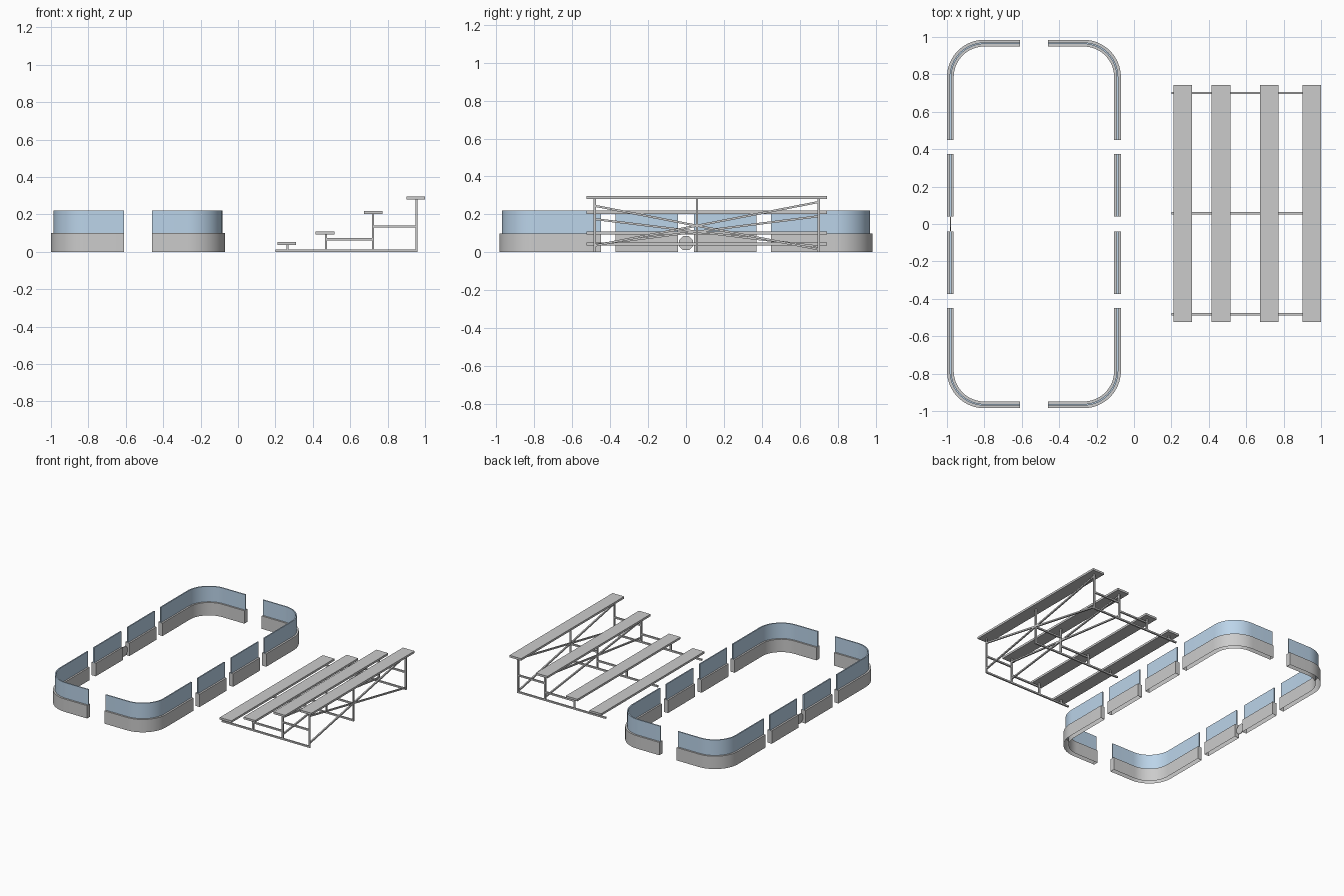
import bpy, bmesh
from math import sin, cos, pi
from mathutils import Vector

if "Cube" in bpy.data.objects:
    bpy.data.objects.remove(bpy.data.objects["Cube"])

CX, HX, HY, R = -0.535, 0.465, 0.985, 0.2   # rink centre, half sizes, corner radius

glass = bpy.data.materials.new("pale_blue")
glass.diffuse_color = (0.50, 0.66, 0.82, 1)
glass.use_nodes = True
glass.node_tree.nodes["Principled BSDF"].inputs["Base Color"].default_value = glass.diffuse_color


def finish(bm, name, mat=None, smooth=False):
    bmesh.ops.recalc_face_normals(bm, faces=bm.faces)
    me = bpy.data.meshes.new(name)
    bm.to_mesh(me)
    bm.free()
    ob = bpy.data.objects.new(name, me)
    bpy.context.collection.objects.link(ob)
    if mat:
        me.materials.append(mat)
    if smooth:
        bpy.ops.object.select_all(action='DESELECT')
        ob.select_set(True)
        bpy.context.view_layer.objects.active = ob
        bpy.ops.object.shade_smooth_by_angle()
    return ob


def sweep(name, path, sx, sy, d0, d1, z0, z1, mat=None, open_bottom=False):
    """Sweep a rectangle along path of (point, inward normal), mirrored by sx, sy."""
    bm = bmesh.new()
    rings = []
    for p, n in path:
        ring = []
        for d, z in ((d0, z0), (d0, z1), (d1, z1), (d1, z0)):
            q = p + n * d
            ring.append(bm.verts.new((CX + sx * q.x, sy * q.y, z)))
        rings.append(ring)
    for a, b in zip(rings, rings[1:]):
        for i in range(4):
            j = (i + 1) % 4
            bm.faces.new((a[i], a[j], b[j], b[i]))
    bm.faces.new(rings[0])
    bm.faces.new(rings[-1])
    bmesh.ops.recalc_face_normals(bm, faces=bm.faces)
    if open_bottom:
        low = [f for f in bm.faces if all(v.co.z < z0 + 1e-5 for v in f.verts)]
        bmesh.ops.delete(bm, geom=low, context='FACES_ONLY')
    finish(bm, name, mat, len(path) > 2)


# board paths in the +x +y quarter: rounded corner and straight side
corner = [(Vector((0.075, HY)), Vector((0, -1)))]
for i in range(17):
    a = pi / 2 * (1 - i / 16)
    r = Vector((cos(a), sin(a)))
    corner.append((Vector((HX - R, HY - R)) + r * R, -r))
corner.append((Vector((HX, 0.448)), Vector((-1, 0))))
side = [(Vector((HX, y)), Vector((-1, 0))) for y in (0.373, 0.041)]

# rink boards with glass on top
for sx in (-1, 1):
    for sy in (-1, 1):
        for label, path in (("corner", corner), ("side", side)):
            sweep(label + "_board", path, sx, sy, 0, 0.036, 0, 0.1, None, True)
            sweep(label + "_glass", path, sx, sy, 0.014, 0.023, 0.099, 0.22, glass)

# small octagonal plate in the far side gap
bm = bmesh.new()
bmesh.ops.create_cone(bm, cap_ends=True, segments=8, radius1=0.04, radius2=0.04, depth=0.005)
for v in bm.verts:
    v.co = Vector((v.co.z - 0.98, v.co.x * cos(pi / 8) - v.co.y * sin(pi / 8),
                   v.co.x * sin(pi / 8) + v.co.y * cos(pi / 8) + 0.048))
finish(bm, "gap_plate")


def box(name, x0, x1, y0, y1, z0, z1):
    bm = bmesh.new()
    bmesh.ops.create_cube(bm, size=1)
    for v in bm.verts:
        v.co = Vector(((x0 + x1) / 2 + v.co.x * (x1 - x0),
                       (y0 + y1) / 2 + v.co.y * (y1 - y0),
                       (z0 + z1) / 2 + v.co.z * (z1 - z0)))
    return finish(bm, name)


def brace(name, x, y0, z0, y1, z1, w=0.011):
    a, b = Vector((x, y0, z0)), Vector((x, y1, z1))
    bm = bmesh.new()
    bmesh.ops.create_cube(bm, size=1)
    rot = (b - a).to_track_quat('Y', 'Z')
    for v in bm.verts:
        v.co = (a + b) / 2 + rot @ Vector((v.co.x * w, v.co.y * (b - a).length, v.co.z * w))
    finish(bm, name)


# bleacher seats: (x start, top height, post x)
rows = [(0.21, 0.052, 0.265), (0.415, 0.11, 0.47), (0.673, 0.219, 0.722), (0.90, 0.296, 0.954)]
for x, z, px in rows:
    box("seat", x, x + 0.1, -0.525, 0.744, z - 0.016, z)

# three support frames
h = 0.006
for y in (-0.482, 0.058, 0.70):
    box("bottom_rail", 0.2, 0.96, y - h, y + h, 0, 0.012)
    for x, z, px in rows:
        box("post", px - h, px + h, y - h, y + h, 0.005, z - 0.014)
    for (x0, x1, z) in ((0.47, 0.722, 0.067), (0.722, 0.954, 0.136)):
        box("middle_rail", x0, x1, y - h, y + h, z - h, z + h)

# crossed braces behind the two upper rows
for x, zl, zr, bl, br in ((0.954, 0.245, 0.265, 0.035, 0.015), (0.722, 0.175, 0.19, 0.04, 0.03)):
    brace("cross_brace", x, -0.482, zl, 0.70, br)
    brace("cross_brace", x, -0.482, bl, 0.70, zr)
